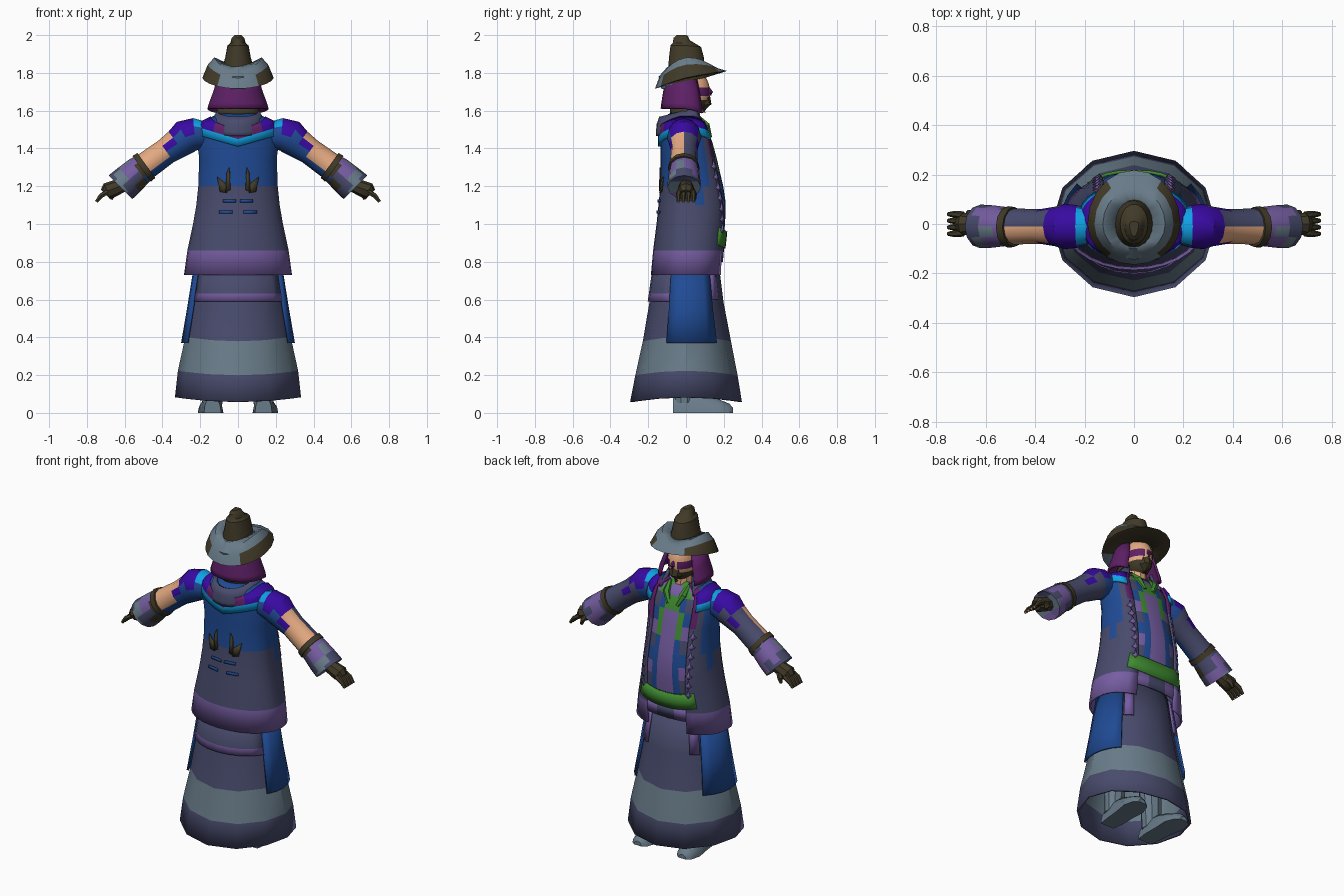
import bpy, bmesh
from math import sin, cos, acos, pi, radians, copysign
from mathutils import Vector

if "Cube" in bpy.data.objects:
    bpy.data.objects.remove(bpy.data.objects["Cube"])

COLOURS = {
    "indigo cloth": (.065, .07, .15), "slate grey": (.14, .2, .25),
    "lilac trim": (.18, .11, .36), "royal blue": (.014, .07, .3),
    "plum cloth": (.11, .014, .13), "dark brown": (.052, .042, .021),
    "skin": (.78, .4, .22), "bright cyan": (.005, .36, .78),
    "violet": (.04, .003, .36), "leaf green": (.05, .26, .03)}
MATS = []
for label, rgb in COLOURS.items():
    m = bpy.data.materials.new(label)
    m.use_nodes = True
    m.diffuse_color = (*rgb, 1)
    m.node_tree.nodes["Principled BSDF"].inputs["Base Color"].default_value = (*rgb, 1)
    MATS.append(m)
INDIGO, SLATE, LILAC, BLUE, PLUM, BROWN, SKIN, CYAN, VIOLET, GREEN = range(len(MATS))


def finish(name, bm, rule, thick=0):
    """Turn a bmesh into an object, colouring faces by rule(centre, normal)."""
    bmesh.ops.recalc_face_normals(bm, faces=bm.faces)
    for f in bm.faces:
        f.smooth = True
        f.material_index = rule(f.calc_center_median(), f.normal) if callable(rule) else rule
    me = bpy.data.meshes.new(name)
    bm.to_mesh(me)
    bm.free()
    for m in MATS:
        me.materials.append(m)
    me.set_sharp_from_angle(angle=radians(35))
    ob = bpy.data.objects.new(name, me)
    bpy.context.collection.objects.link(ob)
    if thick:
        mod = ob.modifiers.new("thickness", 'SOLIDIFY')
        mod.thickness, mod.offset = thick, 0
    return ob


def loft(name, rings, rule, closed=True, caps=False, thick=0):
    bm = bmesh.new()
    vs = [[bm.verts.new(p) for p in r] for r in rings]
    n = len(vs[0])
    for a, b in zip(vs, vs[1:]):
        for i in range(n if closed else n - 1):
            j = (i + 1) % n
            bm.faces.new((a[i], a[j], b[j], b[i]))
    if caps:
        bm.faces.new(vs[0])
        bm.faces.new(vs[-1])
    return finish(name, bm, rule, thick)


def tube(name, pts, radii, rule, n=10):
    pts = [Vector(p) for p in pts]
    rings = []
    for i, p in enumerate(pts):
        d = pts[min(i + 1, len(pts) - 1)] - pts[max(i - 1, 0)]
        q = d.to_track_quat('Z', 'Y')
        rings.append([p + q @ Vector((radii[i] * cos(2 * pi * k / n), radii[i] * sin(2 * pi * k / n), 0))
                      for k in range(n)])
    return loft(name, rings, rule, caps=True)


def at(prof, z):
    """Half width, back depth and front depth of a profile at height z."""
    z = max(prof[0][0], min(prof[-1][0], z))
    for lo, hi in zip(prof, prof[1:]):
        if z <= hi[0]:
            k = (z - lo[0]) / (hi[0] - lo[0])
            return [u + (v - u) * k for u, v in zip(lo[1:], hi[1:])]


def shell(name, prof, zs, rule, span=None, n=20, off=0, dz=None, e=.8, thick=.012):
    """Cloth wrapped round the body; span(z) gives start and end angles in radians."""
    rings = []
    for z in zs:
        t0, t1 = span(z) if span else (pi / 2, pi * 2.5)
        ring = []
        for i in range(n if not span else n + 1):
            t = t0 + (t1 - t0) * i / n
            h = z + (dz(t) if dz else 0)
            a, yb, yf = at(prof, h)
            c, s = cos(t), sin(t)
            if s > 0:
                c, s = copysign(abs(c) ** e, c), s ** e
            ring.append((c * (a + off), s * ((yf if s > 0 else yb) + off), h))
        rings.append(ring)
    return loft(name, rings, rule, closed=not span, thick=thick)


def deg(a, b):
    return lambda z: (radians(a), radians(b))


def plate(name, prof, pts, mat, side, off=.011, e=.8):
    """Thin painted plate laid on the front (+1) or back (-1) of a profile."""
    bm = bmesh.new()
    vs = []
    for x, z in pts:
        a, yb, yf = at(prof, z)
        p = e if side > 0 else 1
        y = (1 - min(.98, abs(x) / a) ** (2 / p)) ** (p / 2) * (yf if side > 0 else yb)
        vs.append(bm.verts.new((x, side * (y + off), z)))
    bm.faces.new(vs)
    finish(name, bm, mat, .006)


# profiles: height, half width, back depth, front depth
SKIRT = [(.06, .33, .29, .29), (.21, .315, .26, .265), (.39, .275, .22, .23),
         (.6, .24, .185, .19), (.85, .2, .15, .16)]
COAT = [(.73, .28, .18, .19), (.86, .262, .168, .2), (1, .232, .15, .215), (1.1, .215, .14, .22),
        (1.2, .205, .13, .205), (1.35, .2, .128, .17), (1.46, .215, .13, .14),
        (1.53, .2, .125, .11), (1.58, .1, .09, .07)]
HOOD = [(1.55, .165, .13, .11), (1.62, .155, .128, .1), (1.7, .125, .115, .085), (1.8, .095, .095, .06)]
COWL = [(1.45, .15, .152, .12), (1.54, .14, .148, .115), (1.6, .1, .115, .07)]

# lower robe with its banded hem
shell("skirt", SKIRT, [.07, .21, .39, .6, .84],
      lambda c, n: SLATE if .21 < c.z < .39 else INDIGO, n=12, e=1,
      dz=lambda t: .012 * cos(2 * t))
shell("under_tunic_back", SKIRT, [.59, .63, .82], lambda c, n: LILAC if c.z < .63 else INDIGO,
      deg(205, 335), n=8, off=.01, e=1)
for word, flip in (("left", False), ("right", True)):
    arc = (lambda a, b: deg(180 - b, 180 - a)) if flip else deg
    shell(word + "_side_panel", SKIRT, [.37, .55, .8], BLUE, arc(-25, 40), n=5, off=.016, e=1)
    shell(word + "_front_strip", SKIRT, [.6, .8], LILAC, arc(42, 56), n=2, off=.014, e=1)


# long open coat
def opening(z):
    t = acos(min(.62, .13 / at(COAT, z)[0]) ** 1.25)
    return pi - t, 2 * pi + t


def coat_rule(c, n):
    if c.z < .86:
        return LILAC
    if c.z > 1.36 and abs(c.x) < .15 and c.y > .05:
        return PLUM
    return BLUE if c.z > 1.2 and c.y < .09 or 1.1 < c.z and .03 < c.y < .1 else INDIGO


shell("coat", COAT, [r[0] for r in COAT], coat_rule, opening, n=24)
shell("shoulder_mantle", COAT, [1.41, 1.45, 1.475, 1.5],
      lambda c, n: CYAN if c.z < 1.43 + .35 * abs(c.x) else (PLUM if abs(c.x) < .13 else VIOLET),
      deg(128, 412), n=24, off=.012, dz=lambda t: .065 * abs(cos(t)))


# patterned shirt and sash in the opening
def shirt_rule(c, n):
    row = int((c.z - .85) / .08)
    if abs(c.x) < .035:
        return LILAC if row != 7 else GREEN
    if abs(c.x) < .085:
        return GREEN if row in (5, 6, 8) else BLUE
    return (BLUE, INDIGO, LILAC)[row % 3]


shell("shirt", COAT, [.82 + .076 * i for i in range(11)], shirt_rule, deg(30, 150), n=12, off=-.014)
shell("sash", COAT, [.9, .94, .99], GREEN, deg(48, 132), n=8, off=.002,
      dz=lambda t: -.03 * sin(t) ** 4)
shell("belt_cloth", COAT, [.8, .88], lambda c, n: LILAC if abs(c.x) > .04 else INDIGO,
      deg(55, 125), n=8, off=-.006)

# coat decoration: hanging loops in front, hooks and dashes behind
for s in (-1, 1):
    for i in range(7):
        z = .96 + .056 * i
        plate("coat_loop", COAT, [(s * .15, z + .045), (s * .155, z + .018), (s * .166, z + .008),
                                  (s * .15, z - .008), (s * .137, z + .01), (s * .145, z + .02)], LILAC, 1)
    plate("back_hook_stem", COAT, [(s * .045, 1.3), (s * .06, 1.27), (s * .065, 1.17), (s * .04, 1.18)], BROWN, -1)
    plate("back_hook_foot", COAT, [(s * .06, 1.21), (s * .11, 1.25), (s * .095, 1.17), (s * .06, 1.165)], BROWN, -1)
    plate("back_dash_upper", COAT, [(s * .01, 1.13), (s * .08, 1.13), (s * .08, 1.115), (s * .01, 1.115)], BLUE, -1)
    plate("back_dash_lower", COAT, [(s * .03, 1.07), (s * .1, 1.07), (s * .1, 1.055), (s * .03, 1.055)], BLUE, -1)


# sleeves, hands and boots
def sleeve_rule(c, n):
    x, back = abs(c.x), n.y < -.25
    if x < .25:
        return CYAN if n.z > .3 else BLUE
    if x < .37:
        return VIOLET if n.z > .1 else (BLUE if back else INDIGO)
    if x < .48:
        return (SKIN if n.z > -.25 else BLUE) if back else INDIGO
    if x < .535:
        return BROWN if back else INDIGO
    if x < .6:
        return LILAC if n.z > .2 or not back else INDIGO
    return SLATE if x < .635 and (back or n.z < .1) else (LILAC if x < .635 and n.z > .3 else INDIGO)


for s, word in ((1, "left"), (-1, "right")):
    arm = [(.17, 1.47), (.23, 1.475), (.28, 1.46), (.32, 1.425), (.38, 1.385), (.49, 1.305),
           (.525, 1.28), (.575, 1.235), (.61, 1.205), (.622, 1.195), (.612, 1.203)]
    tube(word + "_sleeve", [(s * x, -.01, z) for x, z in arm],
         [.07, .086, .092, .08, .07, .073, .08, .086, .088, .088, .06], sleeve_rule, 12)
    tube(word + "_arm_band", [(s * .485, -.012, 1.31), (s * .51, -.012, 1.292)], [.081, .084], BROWN, 12)
    tube(word + "_palm", [(s * .6, 0, 1.21), (s * .65, 0, 1.19), (s * .69, 0, 1.175), (s * .705, 0, 1.16)],
         [.035, .042, .045, .03], BROWN, 8)
    for k in range(4):
        y = -.036 + .024 * k
        tube(word + "_finger", [(s * .69, y, 1.17), (s * .725, y * 1.1, 1.15), (s * .75, y * 1.1, 1.118)],
             [.015, .014, .009], lambda c, n: SKIN if abs(c.x) > .745 else BROWN, 6)
    tube(word + "_thumb", [(s * .65, .03, 1.18), (s * .665, .045, 1.155), (s * .672, .045, 1.13)],
         [.018, .015, .009], BROWN, 6)
    foot = [(-.07, .045, .09), (0, .055, .12), (.08, .058, .11), (.17, .068, .075), (.23, .05, .05), (.25, .025, .025)]
    loft(word + "_boot", [[(s * (.135 + .06 * max(y, 0)) + w * cos(pi * k / 7), y, h * sin(pi * k / 7))
                           for k in range(8)] for y, w, h in foot], SLATE, caps=True)
    tube(word + "_boot_shaft", [(s * .135, -.01, .05), (s * .13, -.01, .2), (s * .12, -.01, .4)],
         [.055, .06, .07], SLATE)


# head, hood and collar
def face_rule(c, n):
    if c.y < .04 or c.z < 1.66:
        return BROWN
    return PLUM if 1.685 < c.z < 1.73 and abs(c.x) > .012 else SKIN


bm = bmesh.new()
bmesh.ops.create_uvsphere(bm, u_segments=20, v_segments=16, radius=1)
for v in bm.verts:
    v.co = Vector((v.co.x * .077, v.co.y * .092 + .035, v.co.z * .115 + 1.7))
finish("head", bm, face_rule)
tube("nose", [(0, .115, 1.725), (0, .132, 1.695), (0, .13, 1.68)], [.008, .014, .006], PLUM, 6)
tube("beard", [(0, .085, 1.665), (0, .1, 1.63), (0, .095, 1.59)], [.045, .035, .01], BROWN, 8)
tube("neck", [(0, .02, 1.48), (0, .025, 1.64)], [.06, .05], lambda c, n: SKIN if c.y > .03 else BROWN)
shell("hood", HOOD, [1.61, 1.64, 1.7, 1.8], PLUM, deg(130, 410), n=16, dz=lambda t: -.03 * max(0, sin(t)))
shell("hair", HOOD, [1.56, 1.63], BROWN, deg(160, 380), n=10, off=-.05)
shell("cowl", COWL, [1.5, 1.52, 1.56, 1.6], lambda c, n: PLUM if c.z < 1.52 and c.y > -.08 else INDIGO,
      deg(135, 405), n=16, dz=lambda t: .035 * sin(t), thick=.016)
for s in (-1, 1):
    tube("collar_flap", [(s * .03, .125, 1.46), (s * .055, .105, 1.52), (s * .06, .06, 1.57)],
         [.014, .022, .012], GREEN, 6)


# hat: stepped crown and curled brim
def ellipse(a, yb, yf, zf, n=20):
    ring = []
    for i in range(n):
        c, s = cos(2 * pi * i / n), sin(2 * pi * i / n)
        ring.append((a * c, s * (yf if s > 0 else yb), zf(c, s)))
    return ring


crown = [(1.82, .085, .095, .1, 0), (1.88, .068, .09, .095, 0), (1.945, .056, .082, .08, .008),
         (1.958, .04, .07, .045, 0), (1.985, .034, .066, .02, .012), (2, .018, .05, 0, .004)]
loft("hat_crown", [ellipse(a, yb, max(yf, .01), lambda c, s: z - tilt * max(s, 0))
                   for z, a, yb, yf, tilt in crown], BROWN, caps=True)
loft("hat_brim", [
    ellipse(.06, .08, .08, lambda c, s: 1.84),
    ellipse(.125, .115, .14, lambda c, s: 1.815 + .06 * c * c + .015 * s),
    ellipse(.155, .14, .175, lambda c, s: 1.79 + .05 * c * c + .025 * s),
    ellipse(.183, .16, .212, lambda c, s: 1.765 + .012 * c * c + .045 * s),
    ellipse(.1, .1, .1, lambda c, s: 1.76 + .02 * s)],
    lambda c, n: BROWN if abs(c.x) > .11 and c.z < 1.835 or n.z < -.3 and c.y > -.05 else SLATE, thick=.012)
loft("hat_back_fold", [ellipse(.07, .1, .02, lambda c, s: 1.83),
                       ellipse(.1, .145, .02, lambda c, s: 1.77 - .01 * s),
                       ellipse(.075, .13, .02, lambda c, s: 1.715)], SLATE, caps=True)
